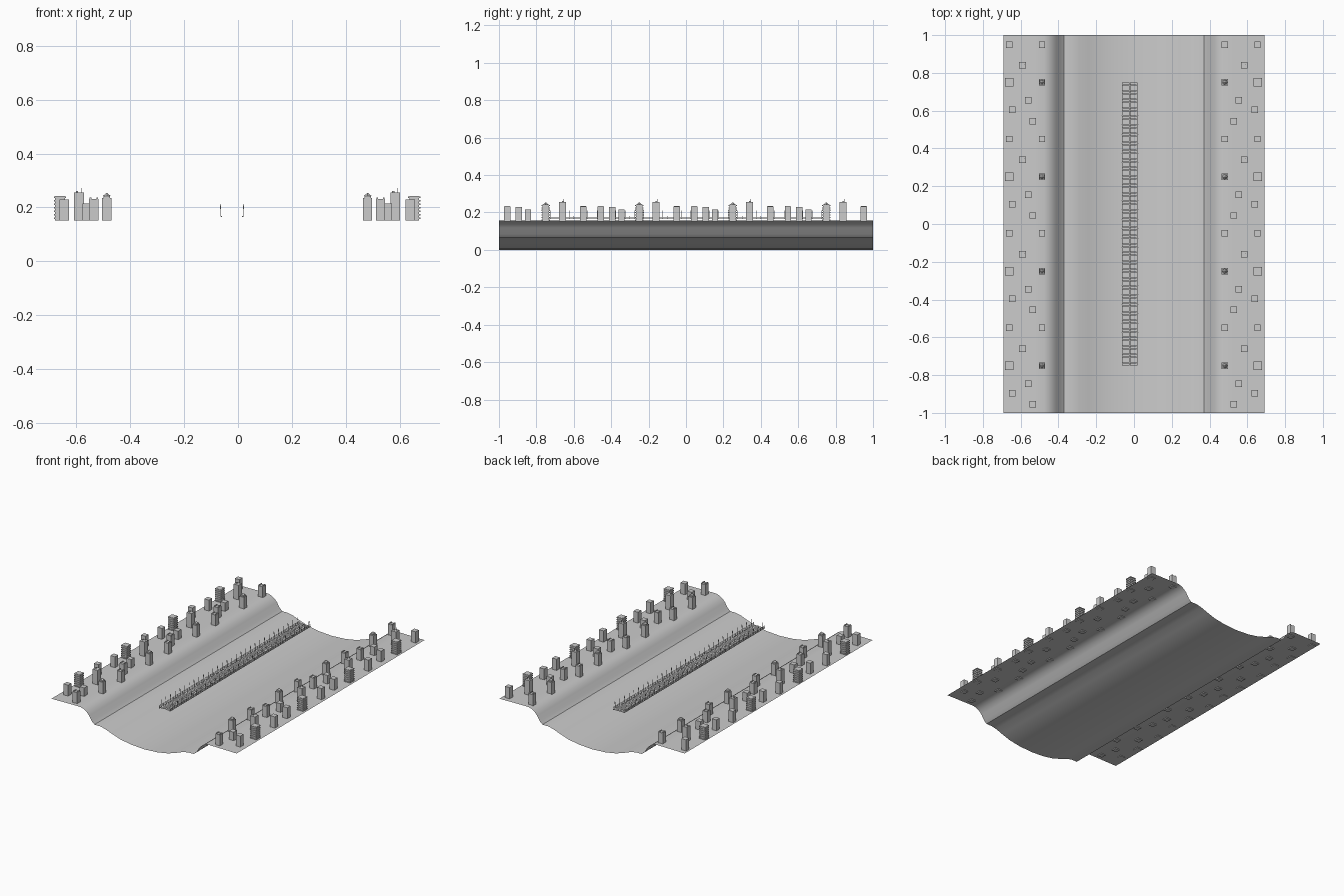
import bpy, bmesh
from mathutils import Matrix, Vector

if "Cube" in bpy.data.objects:
    bpy.data.objects.remove(bpy.data.objects["Cube"])


def box(bm, x, y, z0, z1, wx, wy=None):
    wy = wy or wx
    m = Matrix.Translation((x, y, (z0 + z1) / 2)) @ Matrix.Diagonal((wx, wy, z1 - z0, 1))
    bmesh.ops.create_cube(bm, size=1, matrix=m)


def quad(bm, *pts):
    bm.faces.new([bm.verts.new(p) for p in pts])


def finish(bm, name):
    me = bpy.data.meshes.new(name)
    bm.to_mesh(me)
    bm.free()
    ob = bpy.data.objects.new(name, me)
    bpy.context.collection.objects.link(ob)
    return ob


# Valley floor: one open sheet swept along y from a mirrored river profile
half = [(0, 0), (.1, .006), (.18, .02), (.24, .04), (.29, .059), (.33, .067), (.37, .067),
        (.39, .085), (.41, .118), (.43, .138), (.45, .151), (.475, .158), (.52, .158), (.69, .156)]
profile = [(-x, z) for x, z in half[:0:-1]] + half
bm = bmesh.new()
rows = [(bm.verts.new((x, -1, z)), bm.verts.new((x, 1, z))) for x, z in profile]
for a, b in zip(rows, rows[1:]):
    bm.faces.new((a[0], b[0], b[1], a[1]))
ground = finish(bm, "valley_ground")
for p in ground.data.polygons:
    p.use_smooth = True
ground.data.set_sharp_from_angle(angle=0.4)

BASE = .152


# Building types
def plain(bm, x, y, top):
    box(bm, x, y, BASE, top, .034)


def parapet(bm, x, y, top):
    box(bm, x, y, BASE, top - .005, .034)
    for s in (-1, 1):
        box(bm, x + s * .0125, y, top - .005, top, .006, .03)


def ribbed(bm, x, y, top):
    box(bm, x, y, BASE, top, .037)
    n = 7
    for i in range(n):
        z = BASE + .008 + (top - BASE - .012) * i / (n - 1)
        box(bm, x, y, z - .003, min(z + .003, top + .001), .045)


def stepped(bm, x, y, top):
    box(bm, x, y, BASE, top - .015, .034)
    box(bm, x, y, top - .015, top - .007, .024)
    bmesh.ops.create_cone(bm, segments=4, radius1=.014, radius2=.002, depth=.01, cap_ends=True,
                          matrix=Matrix.Translation((x, y, top - .002)))


def tower(bm, x, y, top):
    box(bm, x, y, BASE, top, .036)
    box(bm, x - .008, y, top, top + .006, .008)
    box(bm, x + .008, y + .006, top, top + .018, .002)


# One city block of half a unit, repeated along y on both banks
block = [(plain, .657, -.05, .232), (ribbed, .657, -.25, .242), (plain, .642, .105, .23),
         (tower, .587, -.16, .255), (plain, .557, .155, .215), (parapet, .532, .045, .236),
         (parapet, .484, -.05, .235), (stepped, .484, -.25, .25)]
for side, label in ((-1, "left"), (1, "right")):
    bm = bmesh.new()
    for k in (-1, -.5, 0, .5, 1):
        for kind, x, y, top in block:
            if -1 < y + k < 1:
                kind(bm, side * x - .003, y + k, top)
    finish(bm, label + "_bank_buildings")

# Long flat deck: two lanes of separate planks
CX, DECK = -.022, .167
bm = bmesh.new()
n = 100
for i in range(n):
    y = -.75 + 1.5 * (i + .5) / n
    for s in (-1, 1):
        a, b = CX + s * .002, CX + s * .037
        quad(bm, (a, y - .0065, DECK), (b, y - .0065, DECK), (b, y + .0065, DECK), (a, y + .0065, DECK))
finish(bm, "deck_planks")

# Kerbs, side railings and thin posts along both deck edges
bm = bmesh.new()
for s in (-1, 1):
    x = CX + s * .039
    box(bm, x, 0, DECK - .003, DECK + .001, .005, 1.5)
    for z in (.174, .181):
        box(bm, x + s * .002, 0, z, z + .0015, .0015, 1.5)
    for i in range(61):
        box(bm, x + s * .002, -.75 + i * .025, DECK, .182, .0015)
    for i in range(30):
        y = -.725 + i * .05
        box(bm, CX + s * .042, y, DECK, .207, .002)
        box(bm, CX + s * .044, y, .195, .212, .002)
finish(bm, "deck_railings")
